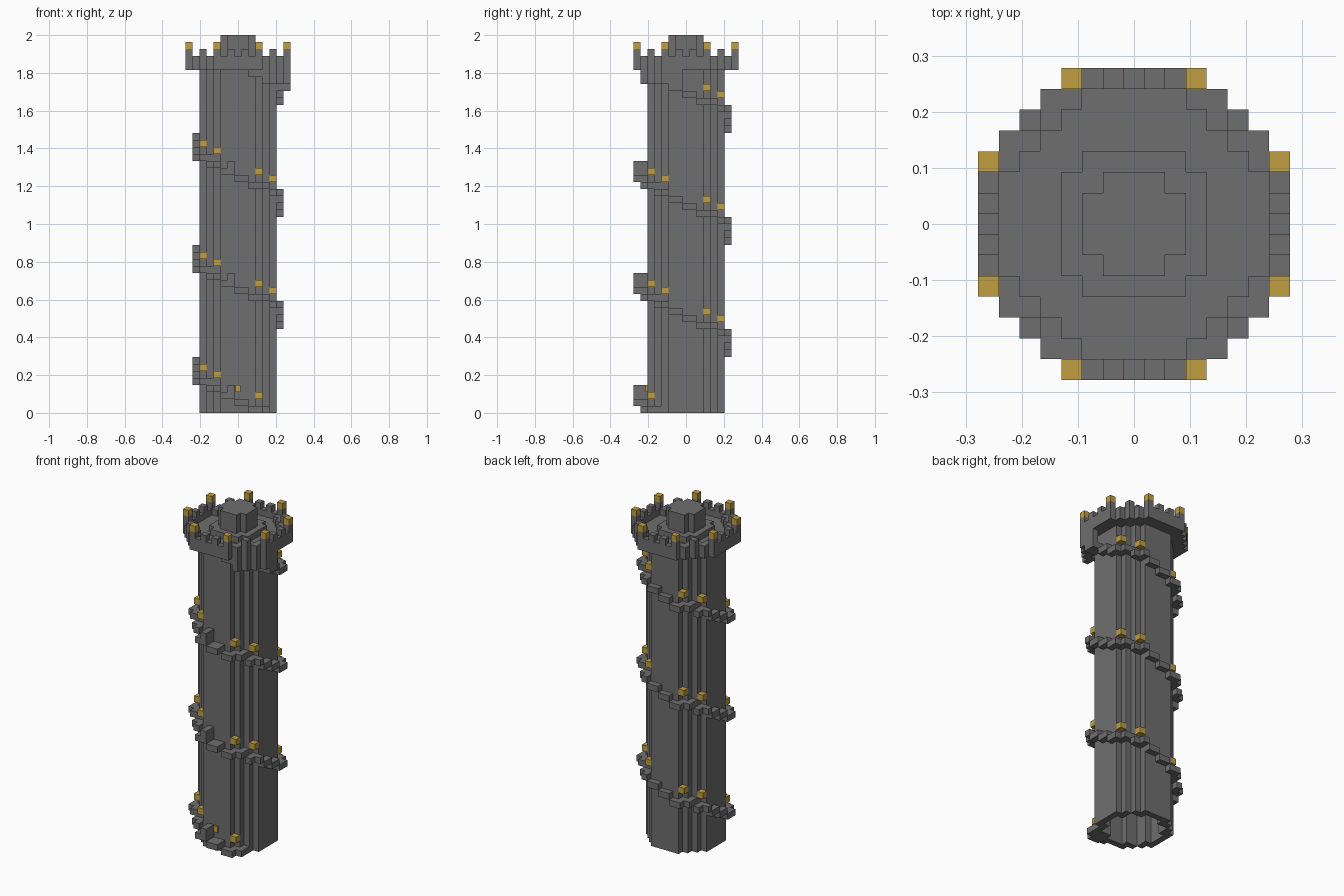
import bpy, bmesh
from mathutils import Vector

U = 2 / 54  # edge of one block

cube = bpy.data.objects.get("Cube")
if cube:
    bpy.data.objects.remove(cube, do_unlink=True)


def material(name, rgb):
    m = bpy.data.materials.new(name)
    m.use_nodes = True
    m.diffuse_color = (*rgb, 1)
    m.node_tree.nodes["Principled BSDF"].inputs["Base Color"].default_value = (*rgb, 1)
    return m


STONE = material("grey stone", (0.162, 0.156, 0.162))
GOLD = material("lamp gold", (0.533, 0.352, 0.054))


def blocks(name, cells, mat):
    """Build the outer skin of a set of unit blocks (x, y centred, z from its base)."""
    cells = set(cells)
    bm = bmesh.new()
    for c in cells:
        centre = Vector((c[0], c[1], c[2] + 0.5))
        for axis in range(3):
            for sign in (-1, 1):
                n = Vector((0, 0, 0))
                n[axis] = sign
                if (c[0] + int(n.x), c[1] + int(n.y), c[2] + int(n.z)) in cells:
                    continue
                a = Vector((0, 0, 0))
                a[(axis + 1) % 3] = 0.5
                b = n.cross(a)
                mid = centre + n / 2
                bm.faces.new([bm.verts.new((mid + s * a + t * b) * U)
                              for s, t in ((-1, -1), (1, -1), (1, 1), (-1, 1))])
    bmesh.ops.remove_doubles(bm, verts=bm.verts, dist=U / 100)
    bmesh.ops.dissolve_limit(bm, angle_limit=0.01, verts=bm.verts, edges=bm.edges)
    mesh = bpy.data.meshes.new(name)
    bm.to_mesh(mesh)
    bm.free()
    mesh.materials.append(mat)
    obj = bpy.data.objects.new(name, mesh)
    bpy.context.collection.objects.link(obj)
    return obj


def ring(inner, outer):
    """Cells whose squared radius is above inner and up to outer."""
    return [(x, y) for x in range(-8, 9) for y in range(-8, 9)
            if inner < x * x + y * y <= outer]


def stack(plan, low, high):
    return [(x, y, z) for x, y in plan for z in range(low, high)]


def turn(x, y, quarters):
    for _ in range(quarters % 4):
        x, y = y, -x
    return x, y


# Hollow shaft, open underneath
blocks("tower_shaft", stack(ring(18, 30), 0, 49), STONE)

# Walkway, its raised step and the central block
blocks("parapet_floor", stack(ring(-1, 40), 49, 50), STONE)
blocks("roof_step", stack(ring(-1, 13), 50, 51), STONE)
blocks("roof_block", stack(ring(-1, 5), 51, 54), STONE)

# Parapet wall with merlons, and lamps on the eight tall posts
wall = ring(40, 60)
posts, merlons = [], []
for q in range(4):
    posts += [turn(s * 3, -7, q) for s in (-1, 1)]
    merlons += [turn(s, -7, q) for s in (-1, 1)] + [turn(5, -5, q)]
blocks("parapet_wall", stack(wall, 49, 51) + stack(posts + merlons, 51, 52), STONE)
blocks("parapet_lamps", stack(posts, 52, 53), GOLD)

# Wall skirt where the stair arrives at the top
skirt = [(x, y) for x, y in wall if x >= 4 and y <= -2]
landing = [(7, y) for y in (-2, -1)]
blocks("stair_landing", stack(skirt, 47, 49) + stack(landing, 46, 49), STONE)

# Spiral stair: each quarter turn rises four blocks
flight = [(x, -6, 1 - x // 2) for x in range(-3, 4)]
flight += [(-3, -5, 3), (3, -5, 0), (4, -5, 0), (4, -4, 0), (5, -4, -1)]
steps, lamps = [], []
for q in range(13):
    base = 4 * q
    for x, y, rise in flight:
        if base + rise >= 0 and (q < 12 or x >= 2):
            steps.append((*turn(x, y, q), base + rise))
    for x, rise in ((3, 2), (-3, 5)):
        if base + rise <= 46:
            lamps.append((*turn(x, -5, q), base + rise))
    # Wider treads on the front
    if q % 4 == 0 and q < 12:
        steps += [(x, -7, base + 1 - x // 2) for x in range(-2, 2)]
        steps += [(-1, y, base + 3) for y in (-7, -6)]
blocks("spiral_stair", steps, STONE)
blocks("stair_lamps", lamps, GOLD)

# Small lamp on the wall above the entrance steps
bpy.ops.mesh.primitive_cube_add(size=1, location=(0, -5.6 * U, 3.5 * U))
lamp = bpy.context.object
lamp.name = "entrance_lamp"
lamp.scale = (0.7 * U, 0.4 * U, U)
lamp.data.materials.append(GOLD)
